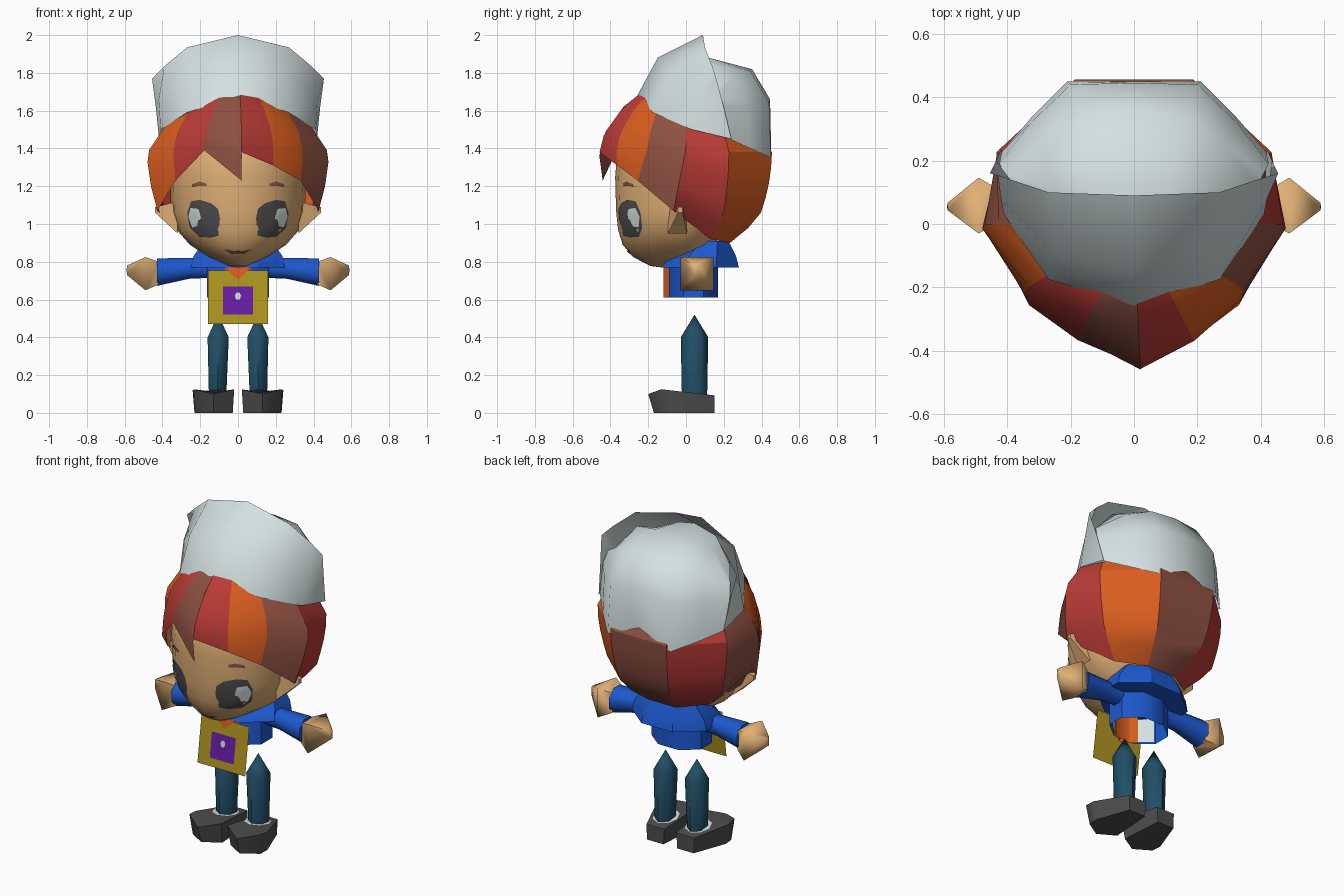
import bpy, bmesh, math
from mathutils import Vector
from mathutils.bvhtree import BVHTree

if "Cube" in bpy.data.objects:
    bpy.data.objects.remove(bpy.data.objects["Cube"])

# ---------- colours ----------
COLOURS = {
    "skin": (0.74, 0.43, 0.18), "pale_cloth": (0.66, 0.75, 0.75),
    "red": (0.50, 0.045, 0.038), "orange": (0.71, 0.112, 0.014),
    "brown": (0.28, 0.084, 0.055), "blue": (0.012, 0.10, 0.62),
    "teal": (0.015, 0.076, 0.132), "dark_grey": (0.075, 0.075, 0.075),
    "gold": (0.43, 0.30, 0.014), "purple": (0.14, 0.013, 0.38),
}
MATS = {}
for key, rgb in COLOURS.items():
    MATS[key] = bpy.data.materials.new(key)
    MATS[key].diffuse_color = (*rgb, 1)


# ---------- helpers ----------
def finish(name, bm, colours, angle=35, rule=None):
    """Weld, orient outward, colour and shade one part."""
    bmesh.ops.remove_doubles(bm, verts=bm.verts, dist=0.0004)
    bmesh.ops.recalc_face_normals(bm, faces=bm.faces)
    mid = sum((v.co for v in bm.verts), Vector()) / len(bm.verts)
    if sum(f.calc_area() * f.normal.dot(f.calc_center_median() - mid) for f in bm.faces) < 0:
        bmesh.ops.reverse_faces(bm, faces=bm.faces)
    if rule:
        for f in bm.faces:
            f.material_index = rule(f)
    me = bpy.data.meshes.new(name)
    bm.to_mesh(me)
    bm.free()
    for c in colours:
        me.materials.append(MATS[c])
    ob = bpy.data.objects.new(name, me)
    bpy.context.collection.objects.link(ob)
    bpy.ops.object.select_all(action='DESELECT')
    ob.select_set(True)
    bpy.context.view_layer.objects.active = ob
    bpy.ops.object.shade_smooth_by_angle(angle=math.radians(angle))
    return ob


def loft(bm, rows, closed=False, index=0):
    """Skin rows of points with quads."""
    grid = [[bm.verts.new(p) for p in row] for row in rows]
    n = len(rows[0])
    for a, b in zip(grid, grid[1:]):
        for i in range(n if closed else n - 1):
            j = (i + 1) % n
            bm.faces.new((a[i], a[j], b[j], b[i])).material_index = index


def sheet(name, colour, rows, closed=False, angle=50):
    bm = bmesh.new()
    loft(bm, rows, closed)
    return finish(name, bm, [colour], angle)


def tube(name, colours, sections, n=8, axis='z', angle=35, rule=None):
    """Sections are (position, centre u, centre v, radius u, radius v)."""
    bm, rows = bmesh.new(), []
    k = 1 / math.cos(math.pi / n)
    for w, cu, cv, ru, rv in sections:
        row = []
        for i in range(n):
            a = math.tau * (i + 0.5) / n
            u, v = cu + ru * k * math.cos(a), cv + rv * k * math.sin(a)
            row.append((u, v, w) if axis == 'z' else (w, u, v))
        rows.append(row)
    loft(bm, rows, closed=True)
    return finish(name, bm, colours, angle, rule)


def mirrored(half):
    """Half row from the centre outwards -> full row."""
    return [(-x, y, z) for x, y, z in half[:0:-1]] + half


def face_front(ob):
    if sum(p.normal.y * p.area for p in ob.data.polygons) > 0:
        ob.data.flip_normals()


def bib_sheet(name, colour, pts, lift):
    """Flat sheet on the leaning bib plane, from an (x, z) outline."""
    bm = bmesh.new()
    bm.faces.new([bm.verts.new((x, -0.12 - 0.14 * (0.755 - z) - lift, z)) for x, z in pts])
    face_front(finish(name, bm, [colour], 20))


def box_pts(x0, x1, z0, z1):
    return [(x0, z0), (x1, z0), (x1, z1), (x0, z1)]


# ---------- head ----------
head_rows = []  # z, half width, front y, back y
for z, w, f, b in [(0.77, 0.0, -0.13, -0.13), (0.778, 0.05, -0.19, 0.0), (0.825, 0.155, -0.28, 0.10),
                   (0.89, 0.255, -0.335, 0.15), (0.97, 0.325, -0.36, 0.20), (1.07, 0.355, -0.37, 0.28),
                   (1.25, 0.36, -0.375, 0.33), (1.42, 0.35, -0.36, 0.33), (1.53, 0.25, -0.25, 0.24)]:
    row = []
    for i in range(20):
        c, sn = math.cos(math.tau * i / 20), math.sin(math.tau * i / 20)
        if b >= 0.1:
            y = (f if c > 0 else -b) * c
        else:
            y = (f + b) / 2 - (b - f) / 2 * c
        row.append((w * sn, y, z))
    head_rows.append(row)
head = sheet("head", "skin", head_rows, True, 60)
surface = BVHTree.FromPolygons([v.co for v in head.data.vertices],
                               [p.vertices for p in head.data.polygons])


def face_decal(name, colour, pts, lift):
    """Thin patch that follows the face, from an (x, z) outline."""
    cx, cz = (sum(p[i] for p in pts) / len(pts) for i in (0, 1))
    rows = []
    for s in (0, 0.35, 0.7, 1):
        row = []
        for x, z in pts:
            x, z = cx + (x - cx) * s, cz + (z - cz) * s
            hit = surface.ray_cast(Vector((x, -2, z)), Vector((0, 1, 0)))
            row.append(hit[0] + hit[1] * lift * (1 if hit[1].y < 0 else -1))
        rows.append(row)
    face_front(sheet(name, colour, rows, True, 60))


EYE = [(0.102, 0.94), (0.095, 1.03), (0.105, 1.08), (0.14, 1.11), (0.20, 1.128),
       (0.245, 1.12), (0.265, 1.06), (0.25, 0.98), (0.20, 0.935), (0.15, 0.93)]
SHINE = [(0.19, 1.03), (0.205, 1.08), (0.245, 1.085), (0.257, 1.04), (0.235, 0.98), (0.21, 0.99), (0.205, 1.02)]
BROW = [(0.165, 1.20), (0.165, 1.215), (0.20, 1.225), (0.235, 1.212), (0.24, 1.195), (0.20, 1.203)]
face_decal("mouth", "brown", [(-0.07, 0.870), (-0.03, 0.860), (0.03, 0.860), (0.07, 0.870),
                              (0.03, 0.844), (-0.03, 0.844)], 0.006)

# ---------- hair: eleven coloured strips ----------
# x, y at the widest level, hem height, top height, forward lean of the hem
HAIR = [(0.02, -0.46, 1.38, 1.685, 0), (0.19, -0.37, 1.31, 1.655, 0), (0.345, -0.205, 1.23, 1.59, 0.35),
        (0.485, 0.0, 1.07, 1.52, 0.2), (0.44, 0.23, 0.92, 1.46, 0), (0.19, 0.46, 0.90, 1.46, 0),
        (-0.19, 0.46, 0.90, 1.46, 0), (-0.44, 0.23, 0.92, 1.46, 0), (-0.485, 0.0, 1.07, 1.52, 0.2),
        (-0.345, -0.205, 1.23, 1.59, 0.35), (-0.18, -0.37, 1.39, 1.655, 0), (0.02, -0.46, 1.23, 1.685, 0)]
STRIPS = [0, 1, 2, 0, 1, 2, 0, 2, 1, 0, 2]
LOWER = [(0.88, 0.45), (0.97, 0.70), (1.07, 0.88), (1.2, 0.95), (1.37, 1.0)]
BACK_TOP = [(1.5, 0.86), (1.6, 0.72)]
SIDE_TOP = [(1.5, 0.82), (1.6, 0.70)]
FRONT_TOP = [(1.48, 0.94), (1.62, 0.72), (1.69, 0.53)]


def hair_scale(z, profile):
    for (z0, s0), (z1, s1) in zip(profile, profile[1:]):
        if z <= z1:
            return s0 + (s1 - s0) * (z - z0) / (z1 - z0)
    return profile[-1][1]


def hair_column(p, steps=7):
    x, y, lo, hi, lean = p
    profile = LOWER + (FRONT_TOP if y < -0.1 else SIDE_TOP if y < 0.1 else BACK_TOP)
    col = []
    for i in range(steps + 1):
        z = lo + (hi - lo) * i / steps
        k = hair_scale(z, profile)
        col.append((x * k, y * k + lean * min(0, z - 1.4), z))
    return col + [(x * k * 0.82, y * k * 0.82, hi + 0.03)]  # tuck under the hat


bm = bmesh.new()
for a, b, colour in zip(HAIR, HAIR[1:], STRIPS):
    loft(bm, [hair_column(a), hair_column(b)], index=colour)
finish("hair", bm, ["red", "orange", "brown"], 28)

# ---------- hat: tall front flap and rounded back ----------
FLAP = [[(0, -0.258, 1.68), (0.27, -0.175, 1.59), (0.41, 0.03, 1.50), (0.418, 0.24, 1.45)],
        [(0, -0.15, 1.88), (0.26, -0.09, 1.80), (0.42, 0.08, 1.66), (0.435, 0.20, 1.62)],
        [(0, 0.09, 2.0), (0.27, 0.10, 1.935), (0.39, 0.14, 1.835), (0.455, 0.16, 1.77)]]
CROWN = [[(0, 0.45, 1.44), (0.21, 0.45, 1.35), (0.32, 0.34, 1.40), (0.416, 0.23, 1.45)],
         [(0, 0.445, 1.66), (0.20, 0.44, 1.64), (0.325, 0.32, 1.62), (0.425, 0.19, 1.62)],
         [(0, 0.35, 1.82), (0.16, 0.34, 1.81), (0.28, 0.26, 1.78), (0.41, 0.16, 1.69)],
         [(0, 0.12, 1.88), (0.12, 0.12, 1.88), (0.25, 0.11, 1.86), (0.39, 0.12, 1.70)],
         [(0, -0.11, 1.86), (0.12, -0.10, 1.84), (0.24, -0.06, 1.79), (0.38, 0.08, 1.66)]]
sheet("hat_front", "pale_cloth", [mirrored(r) for r in FLAP])
sheet("hat_back", "pale_cloth", [mirrored(r) for r in CROWN])

# ---------- body ----------
tube("collar", ["blue"], [(0.772, 0, 0.075, 0, 0), (0.77, 0, 0.075, 0.25, 0.205), (0.83, 0, 0.09, 0.235, 0.175),
                          (0.91, 0, 0.125, 0.18, 0.10), (0.91, 0, 0.125, 0, 0)], angle=25)
tube("shirt", ["blue", "orange"],
     [(0.61, 0, 0.04, 0.165, 0.13), (0.82, 0, 0.04, 0.165, 0.13)], angle=50,
     rule=lambda f: int(f.calc_center_median().y < -0.08))
face_front(sheet("necktie", "orange", [[(-0.085, -0.065, z), (0, -0.118, z), (0.085, -0.065, z)]
                                       for z in (0.61, 0.78)]))
bib_sheet("bib", "gold", box_pts(-0.16, 0.16, 0.47, 0.755), 0)
bib_sheet("bib_patch", "purple", box_pts(-0.08, 0.08, 0.52, 0.67), 0.003)
bib_sheet("patch_mark", "pale_cloth", [(-0.01, 0.60), (0.01, 0.60), (0.016, 0.62), (0.008, 0.637),
                                       (-0.008, 0.637), (-0.016, 0.62)], 0.006)
bib_sheet("neck_scarf", "orange", [(-0.08, 0.78), (0, 0.705), (0.08, 0.78)], 0.006)

# ---------- paired parts ----------
SHOE = [(0.04, 0.15), (0.16, 0.15), (0.24, -0.06), (0.235, -0.13), (0.13, -0.20), (0.02, -0.13)]


def shoe_top(y):
    return 0.10 if y < -0.15 else 0.11 - 0.115 * y


for s, side in ((1, "left"), (-1, "right")):
    def flip(pts):
        return [(s * x, z) for x, z in pts]

    face_decal(side + "_eye", "dark_grey", flip(EYE), 0.005)
    face_decal(side + "_eye_shine", "pale_cloth", flip(SHINE), 0.009)
    face_decal(side + "_brow", "brown", flip(BROW), 0.006)
    tube(side + "_ear", ["skin"], [(s * 0.32, -0.045, 1.035, 0.05, 0.085), (s * 0.44, -0.03, 1.075, 0.012, 0.014),
                                   (s * 0.44, -0.03, 1.075, 0, 0)], 4, 'x')
    tube(side + "_arm", ["blue"], [(s * 0.15, 0.05, 0.765, 0.05, 0.05), (s * 0.26, 0.05, 0.765, 0.055, 0.055),
                                   (s * 0.43, 0.05, 0.745, 0.075, 0.073), (s * 0.43, 0.05, 0.745, 0, 0)],
         8, 'x', 50)
    tube(side + "_hand", ["skin"], [(s * 0.42, 0.055, 0.74, 0.05, 0.06), (s * 0.49, 0.058, 0.737, 0.088, 0.088),
                                    (s * 0.588, 0.055, 0.755, 0.012, 0.025), (s * 0.59, 0.055, 0.755, 0, 0)],
         4, 'x', 75)
    tube(side + "_leg", ["teal"], [(0.09, s * 0.108, 0.045, 0.046, 0.058), (0.40, s * 0.105, 0.045, 0.056, 0.063),
                                   (0.52, s * 0.105, 0.045, 0, 0)], 6, angle=65)
    # white lining inside the open shirt front
    sheet(side + "_lining", "pale_cloth", [[(s * 0.15, -0.005, z), (s * 0.07, -0.08, z)] for z in (0.612, 0.76)])
    # shoe: tapered outline with a flat sloping top
    sheet(side + "_shoe", "dark_grey",
          [[(s * 0.12, -0.02, 0)] * 6,
           [(s * (0.12 + (x - 0.12) * 0.92), y * 0.85 if y < 0 else y, 0) for x, y in SHOE],
           [(s * x, y, shoe_top(y)) for x, y in SHOE],
           [(s * 0.115, 0.0, 0.11)] * 6], True, 55)
    # sock opening: thin patch on the shoe top
    ring = [(s * (0.108 + 0.075 * math.cos(a)), 0.035 + 0.085 * math.sin(a))
            for a in (math.tau * i / 8 for i in range(8))]
    sheet(side + "_sock", "pale_cloth", [[(s * 0.108, 0.035, 0.112)] * 8,
                                         [(x, y, shoe_top(y) + 0.006) for x, y in ring]], True)

for m in bpy.data.materials:
    if m.users and not m.is_grease_pencil:
        m.use_nodes = True
        m.node_tree.nodes["Principled BSDF"].inputs["Base Color"].default_value = m.diffuse_color
